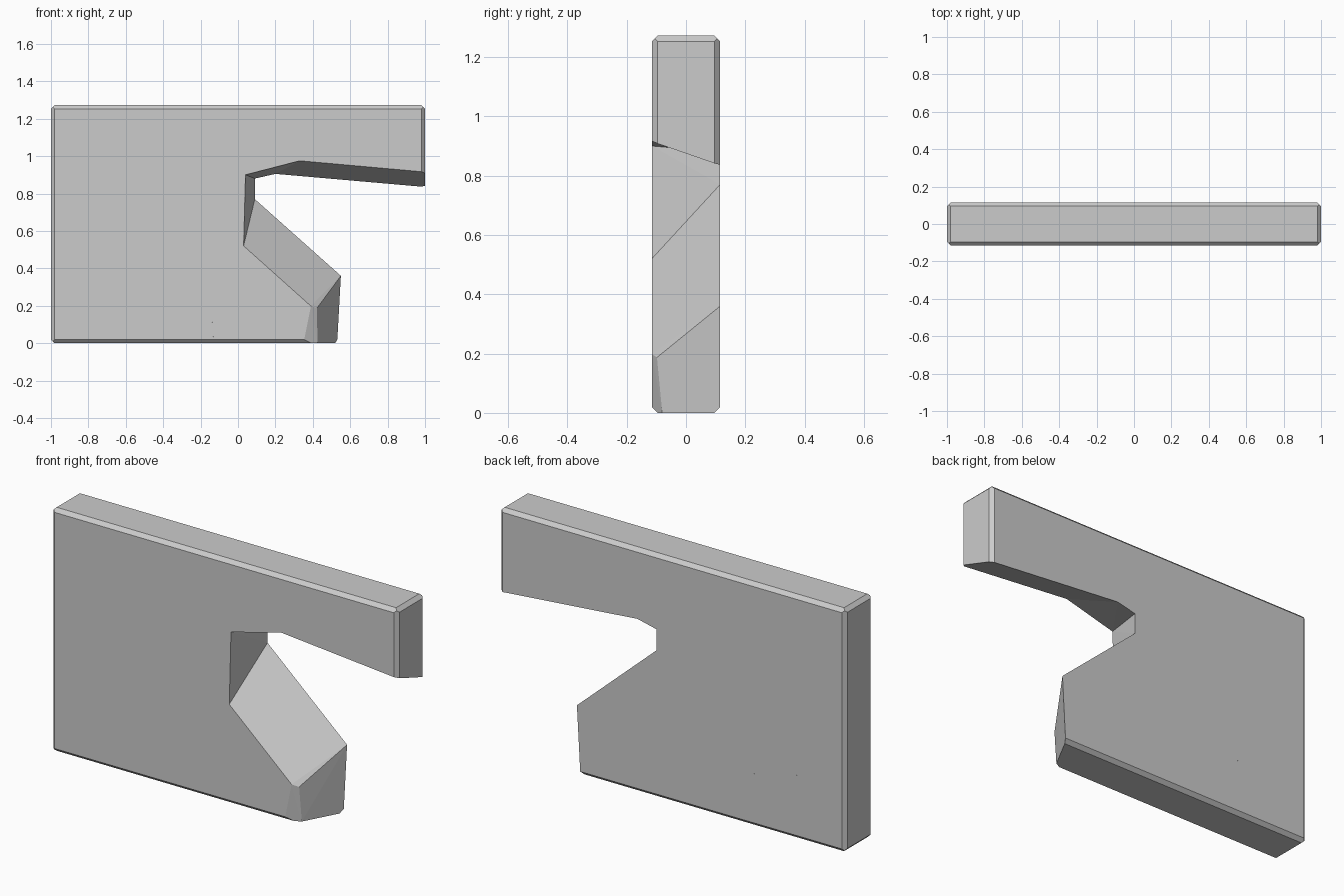
import bpy, bmesh
from mathutils import Vector

if "Cube" in bpy.data.objects:
    bpy.data.objects.remove(bpy.data.objects["Cube"])

# Slab dimensions: half length, half thickness, height, edge chamfer
HX, HY, H, C = 1.0, 0.115, 1.272, 0.019
CENTRE = Vector((0, 0, H / 2))
HALF = (HX, HY, H / 2)


def hull(points):
    bm = bmesh.new()
    for p in points:
        bm.verts.new(p)
    bmesh.ops.remove_doubles(bm, verts=bm.verts[:], dist=0.0005)
    r = bmesh.ops.convex_hull(bm, input=bm.verts[:])
    junk = {g for g in r["geom_interior"] + r["geom_unused"]
            if isinstance(g, bmesh.types.BMVert)}
    bmesh.ops.delete(bm, geom=list(junk), context='VERTS')
    return bm


# Chamfer planes along all twelve slab edges
planes = []
for a, b in ((0, 1), (0, 2), (1, 2)):
    for sa in (-1, 1):
        for sb in (-1, 1):
            n, co = Vector((0, 0, 0)), CENTRE.copy()
            n[a], n[b] = sa, sb
            co[a] += sa * (HALF[a] - C)
            co[b] += sb * HALF[b]
            planes.append((co, n.normalized()))


def fragment(name, front, back, extra=()):
    """Convex broken piece between a front and a back outline, chamfered at the slab edges."""
    pts = [Vector((x, -HY, z)) for x, z in front]
    pts += [Vector((x, HY, z)) for x, z in back]
    pts += [Vector(p) for p in extra]
    bm = hull(pts)
    for co, n in planes:
        if all((v.co - co).dot(n) < 1e-5 for v in bm.verts):
            continue
        bmesh.ops.bisect_plane(bm, geom=bm.verts[:] + bm.edges[:] + bm.faces[:],
                               dist=1e-5, plane_co=co, plane_no=n, clear_outer=True)
        pts = [v.co.copy() for v in bm.verts]
        bm.free()
        bm = hull(pts)
    bmesh.ops.dissolve_limit(bm, angle_limit=0.02, verts=bm.verts[:], edges=bm.edges[:])
    bmesh.ops.recalc_face_normals(bm, faces=bm.faces[:])
    me = bpy.data.meshes.new(name)
    bm.to_mesh(me)
    bm.free()
    bpy.context.collection.objects.link(bpy.data.objects.new(name, me))


# Overhanging upper pieces
fragment("overhang_end",
         [(1, H), (.65, H), (.33, .975), (1, .915)],
         [(1, H), (.615, H), (.2, .905), (1, .835)])
fragment("overhang_root",
         [(-.08, H), (.65, H), (.33, .975), (.04, .9), (.01, .945)],
         [(-.08, H), (.615, H), (.2, .905), (.09, .88), (-.015, 1.05)])

# Top left of the wall
fragment("upper_left_block",
         [(-.86, H), (-.08, H), (.01, .945), (-.69, .83), (-1, .965), (-1, 1.04)],
         [(-.91, H), (-.08, H), (-.015, 1.05), (-.8, .926), (-1, 1.15), (-1, 1.2)])
fragment("corner_chip",
         [(-1, H), (-.86, H), (-1, 1.04)],
         [(-1, H), (-.91, H), (-1, 1.2)])

# Middle of the wall
fragment("left_block",
         [(-1, .965), (-.69, .83), (-.8, .43), (-1, .5)],
         [(-1, 1.15), (-.8, .926), (-1, .74)])
fragment("left_chip",
         [(-1, .5), (-.8, .43), (-.74, .34), (-1, .26)],
         [(-1, .74), (-1, .4)])
fragment("core_block",
         [(.01, .945), (.04, .9), (.03, .52), (-.14, .165), (-.58, .27),
          (-.74, .34), (-.8, .43), (-.69, .83)],
         [(-.015, 1.05), (.09, .88), (.09, .77), (-.172, .205),
          (-.55, .294), (-1, .4), (-1, .74), (-.8, .926)])

# Bottom pieces and the broken foot
fragment("base_left",
         [(-1, 0), (-.62, 0), (-.52, .19), (-.58, .27), (-.74, .34), (-1, .26)],
         [(-1, 0), (-.6, 0), (-.6, .06), (-.55, .294), (-1, .4)])
fragment("base_strip",
         [(-.52, .19), (-.14, .145), (-.14, .165), (-.58, .27)],
         [(-.6, .06), (-.172, .045), (-.172, .205), (-.55, .294)])
fragment("base_middle",
         [(-.62, 0), (-.52, .19), (-.14, .145), (-.13, 0)],
         [(-.6, 0), (-.6, .06), (-.172, .045), (-.172, 0)])
fragment("foot_block",
         [(.03, .52), (.39, .198), (.35, 0), (-.13, 0), (-.14, .145), (-.14, .165)],
         [(.09, .77), (.55, .36), (.53, 0), (-.172, 0), (-.172, .045), (-.172, .205)],
         extra=[(.422, -.098, .187), (.425, -.08, 0)])
